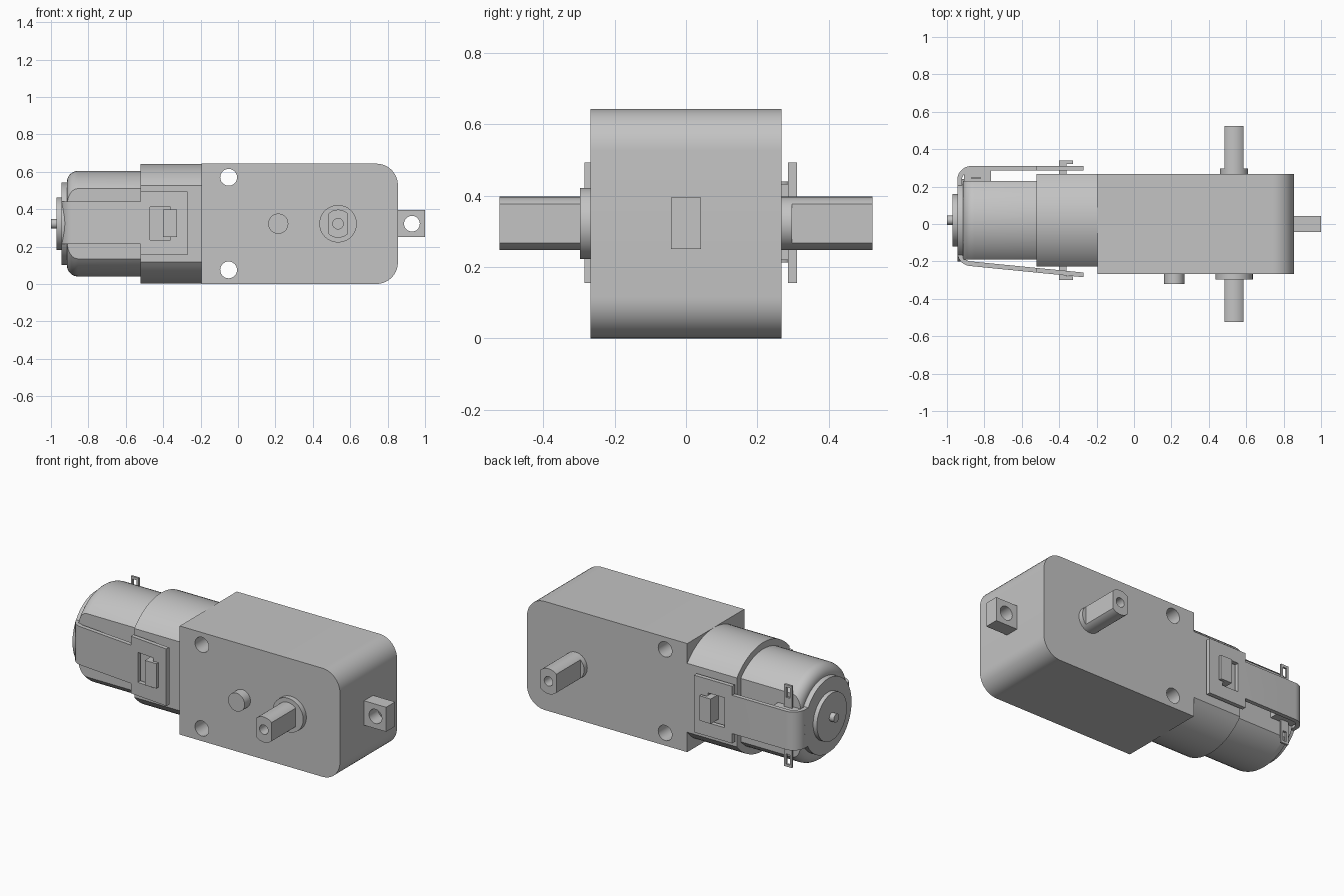
import bpy, bmesh
from math import sin, cos, pi, radians
from mathutils import Vector

cube = bpy.data.objects.get("Cube")
if cube:
    bpy.data.objects.remove(cube)

grey = bpy.data.materials.new("light grey")
grey.use_nodes = True
grey.diffuse_color = (0.55, 0.55, 0.55, 1)
grey.node_tree.nodes["Principled BSDF"].inputs["Base Color"].default_value = (0.55, 0.55, 0.55, 1)

MID = 0.322      # height of the main axis
MOTOR_Y = 0.02   # the motor sits slightly off centre


def finish(name, bm):
    bmesh.ops.remove_doubles(bm, verts=bm.verts, dist=1e-5)
    bmesh.ops.recalc_face_normals(bm, faces=bm.faces)
    mesh = bpy.data.meshes.new(name)
    bm.to_mesh(mesh)
    bm.free()
    mesh.materials.append(grey)
    obj = bpy.data.objects.new(name, mesh)
    bpy.context.collection.objects.link(obj)
    return obj


def box(name, x, y, z):
    return prism(name, [(x[0], y[0]), (x[1], y[0]), (x[1], y[1]), (x[0], y[1])], "Z", *z)


def prism(name, points, axis, low, high):
    """Extrude an outline along Y (points are x, z) or Z (points are x, y)."""
    bm = bmesh.new()
    place = (lambda a, b, t: (a, t, b)) if axis == "Y" else (lambda a, b, t: (a, b, t))
    ends = [[bm.verts.new(place(a, b, t)) for a, b in points] for t in (low, high)]
    for end in ends:
        bm.faces.new(end)
    n = len(points)
    for i in range(n):
        j = (i + 1) % n
        bm.faces.new((ends[0][i], ends[0][j], ends[1][j], ends[1][i]))
    return finish(name, bm)


def lathe(name, axis, centre, profile, flats=None, segments=64):
    """Turn (radius, position) pairs around X or Y; flats trim both sides."""
    bm = bmesh.new()
    rings = []
    for r, t in profile:
        ring = []
        for k in range(segments):
            a = 2 * pi * k / segments
            u, v = r * cos(a), r * sin(a)
            p = (t, u, v) if axis == "X" else (u, t, v)
            ring.append(bm.verts.new(Vector(p) + Vector(centre)))
        rings.append(ring)
    for a, b in zip(rings, rings[1:]):
        for k in range(segments):
            j = (k + 1) % segments
            bm.faces.new((a[k], a[j], b[j], b[k]))
    bm.faces.new(rings[0])
    bm.faces.new(rings[-1])
    if flats:
        side = Vector((0, 1, 0)) if axis == "X" else Vector((1, 0, 0))
        for s in (1, -1):
            cut = bmesh.ops.bisect_plane(
                bm, geom=bm.verts[:] + bm.edges[:] + bm.faces[:], dist=1e-6,
                plane_co=Vector(centre) + side * s * flats, plane_no=side * s, clear_outer=True)
            edges = [e for e in cut["geom_cut"] if isinstance(e, bmesh.types.BMEdge)]
            bmesh.ops.edgeloop_fill(bm, edges=edges)
    return finish(name, bm)


def rod(name, axis, centre, r, low, high, **options):
    return lathe(name, axis, centre, [(r, low), (r, high)], **options)


def carve(obj, cutters):
    for cutter in cutters:
        cutter.hide_render = True
        mod = obj.modifiers.new("cut", "BOOLEAN")
        mod.operation = "DIFFERENCE"
        mod.solver = "EXACT"
        mod.object = cutter
        bpy.context.view_layer.objects.active = obj
        bpy.ops.object.modifier_apply(modifier=mod.name)
        bpy.data.objects.remove(cutter)


def arc(cx, cy, r, start, end, steps=10):
    angles = [radians(start + (end - start) * i / steps) for i in range(steps + 1)]
    return [(cx + r * cos(a), cy + r * sin(a)) for a in angles]


parts = []

# Gearbox with rounded output end and two screw holes
R, TOP, END = 0.115, 0.643, 0.855
outline = [(-0.195, 0)] + arc(END - R, R, R, -90, 0) + arc(END - R, TOP - R, R, 0, 90) + [(-0.195, TOP)]
gearbox = prism("gearbox", outline, "Y", -0.267, 0.267)
carve(gearbox, [rod("hole", "Y", (-0.05, 0, z), 0.045, -0.5, 0.5, segments=32) for z in (0.075, 0.57)])
parts.append(gearbox)

# Collar and motor can, both flattened on the sides
parts.append(rod("motor_collar", "X", (0, MOTOR_Y, MID), 0.3205, -0.52, -0.19, flats=0.247))
rim = [(0.222 + 0.06 * sin(radians(a)), -0.855 - 0.06 * cos(radians(a))) for a in range(0, 91, 10)]
parts.append(lathe("motor_can", "X", (0, MOTOR_Y, MID), rim + [(0.282, -0.51)], flats=0.21))

# Motor end: strap disc, bearing and shaft tip
for name, r, low, high in (("end_disc", 0.22, -0.945, -0.91),
                           ("rear_bearing", 0.14, -0.97, -0.94),
                           ("motor_shaft_tip", 0.025, -1.0, -0.96)):
    parts.append(rod(name, "X", (0, MOTOR_Y, MID), r, low, high))

# Retaining strap wrapped around the motor end
path = [(-0.27, 0.298)] + arc(-0.87, 0.235, 0.0625, 90, 180) + arc(-0.87, -0.15, 0.0625, 180, 264) + [(-0.27, -0.272)]
outer, inner = [], []
for i, p in enumerate(path):
    a, b = Vector(path[max(i - 1, 0)]), Vector(path[min(i + 1, len(path) - 1)])
    d = (b - a).normalized()
    n = Vector((d.y, -d.x)) * 0.0125
    outer.append(tuple(Vector(p) + n))
    inner.append(tuple(Vector(p) - n))
strap = prism("retaining_strap", outer + inner[::-1], "Z", 0.155, 0.493)
carve(strap, [box("trim_top", (-1.1, -0.52), (-1, 1), (0.44, 0.8)),
              box("trim_bottom", (-1.1, -0.52), (-1, 1), (-0.2, 0.213)),
              box("window", (-0.47, -0.36), (-1, 1), (0.235, 0.412))])
parts.append(strap)

# Latch hooks on the collar that pass through the strap windows
for label, s, base, tip in (("back", 1, 0.26, 0.34), ("front", -1, -0.22, -0.3)):
    y = sorted((base, tip))
    parts.append(box(label + "_hook_stem", (-0.4, -0.362), y, (0.25, 0.397)))
    y = sorted((tip - s * 0.018, tip))
    parts.append(box(label + "_hook_head", (-0.385, -0.325), y, (0.25, 0.397)))

# Terminal block and the two slotted solder terminals
parts.append(box("terminal_block", (-0.91, -0.765), (0.225, 0.288), (0.22, 0.433)))
terminal = box("solder_terminals", (-0.87, -0.82), (0.24, 0.252), (0.08, 0.565))
carve(terminal, [box("slot", (-0.858, -0.832), (0.2, 0.3), z) for z in ((0.095, 0.155), (0.49, 0.55))])
parts.append(terminal)

# Output axle with flats and bored ends, and its bosses
AXLE = (0.535, 0, MID)
axle = rod("output_axle", "Y", AXLE, 0.075, -0.523, 0.523, flats=0.051)
carve(axle, [rod("bore", "Y", AXLE, 0.028, low, low + 0.3, segments=32) for low in (-0.7, 0.4)])
parts.append(axle)
parts.append(rod("front_boss", "Y", AXLE, 0.1, -0.297, -0.25))
parts.append(rod("back_boss", "Y", AXLE, 0.075, 0.25, 0.297))

# Locating peg
parts.append(rod("locating_peg", "Y", (0.215, 0, MID), 0.054, -0.322, -0.25, segments=40))

# Mounting tab with a cross hole
tab = box("mounting_tab", (0.84, 1.0), (-0.042, 0.042), (0.25, 0.395))
carve(tab, [rod("tab_hole", "Y", (0.93, 0, MID), 0.042, -0.2, 0.2, segments=32)])
parts.append(tab)

# Smooth the round surfaces, keep edges crisp
bpy.ops.object.select_all(action="DESELECT")
for obj in parts:
    obj.select_set(True)
bpy.context.view_layer.objects.active = gearbox
bpy.ops.object.shade_smooth_by_angle(angle=radians(30))
